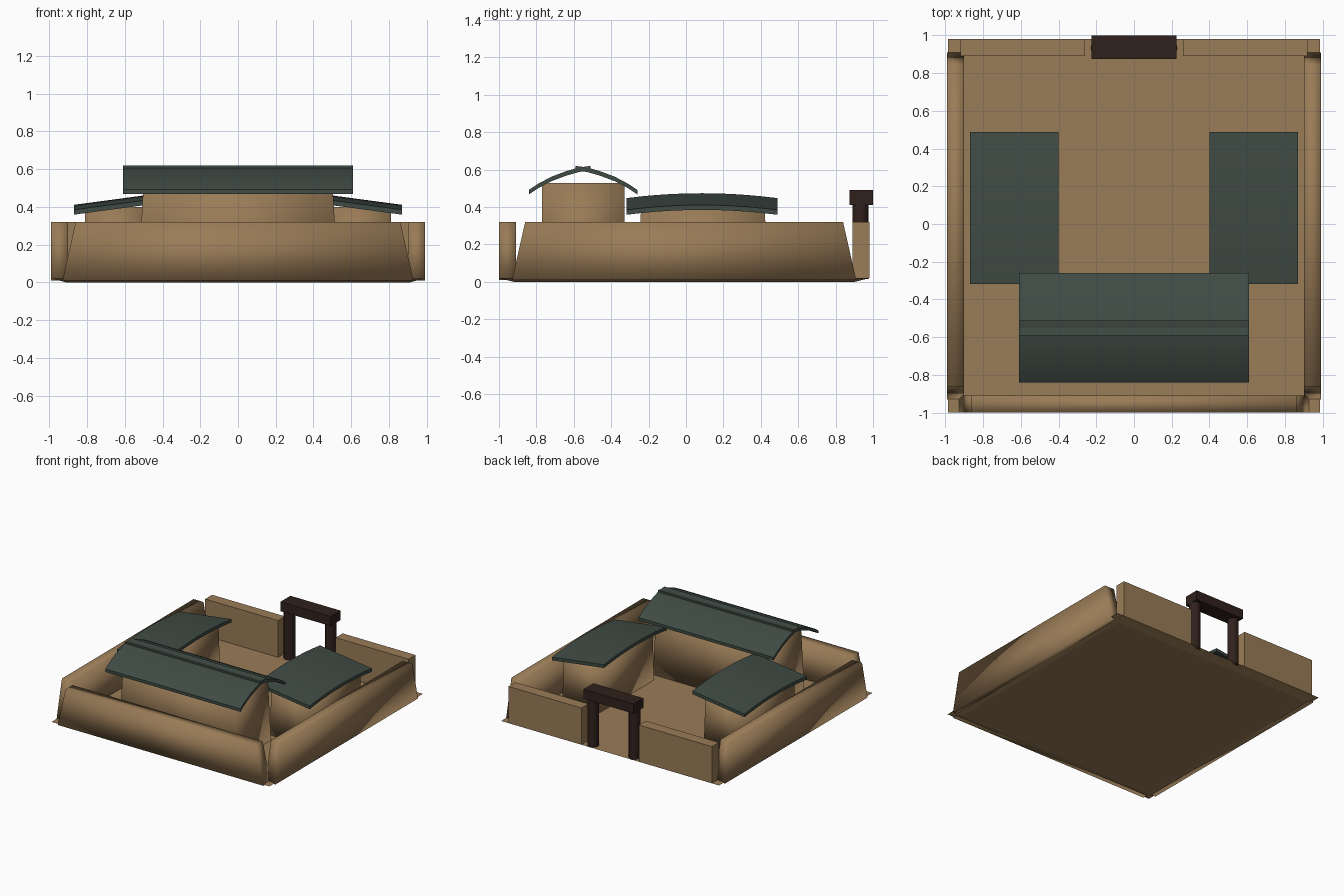
import bpy, bmesh, math

if "Cube" in bpy.data.objects:
    bpy.data.objects.remove(bpy.data.objects["Cube"])


def material(name, rgb):
    m = bpy.data.materials.new(name)
    m.diffuse_color = (*rgb, 1)
    m.use_nodes = True
    m.node_tree.nodes["Principled BSDF"].inputs["Base Color"].default_value = m.diffuse_color
    return m


EARTH = material("earth", (0.32, 0.20, 0.095))
TILE = material("tile", (0.05, 0.07, 0.058))
WOOD = material("dark_wood", (0.03, 0.015, 0.012))


def finish(name, bm, mat, smooth=None):
    bmesh.ops.recalc_face_normals(bm, faces=bm.faces)
    me = bpy.data.meshes.new(name)
    bm.to_mesh(me)
    bm.free()
    me.materials.append(mat)
    ob = bpy.data.objects.new(name, me)
    bpy.context.collection.objects.link(ob)
    if smooth:
        bpy.ops.object.select_all(action='DESELECT')
        ob.select_set(True)
        bpy.context.view_layer.objects.active = ob
        if smooth >= 180:
            bpy.ops.object.shade_smooth()
        else:
            bpy.ops.object.shade_smooth_by_angle(angle=math.radians(smooth))
    return ob


def block(name, x, y, z, mat, dx=0, dy=0, smooth=None):
    """Box given by ranges; dx, dy pull the top edges inward."""
    bm = bmesh.new()
    bmesh.ops.create_cube(bm, size=1)
    for v in bm.verts:
        sx, sy, up = v.co.x, v.co.y, v.co.z > 0
        px, py = x[sx > 0], y[sy > 0]
        if up:
            px -= dx * (1 if sx > 0 else -1)
            py -= dy * (1 if sy > 0 else -1)
        v.co = (px, py, z[up])
    return finish(name, bm, mat, smooth)


def sheet(name, rows, thick, mat):
    """Curved slab through rows of top points, thickened downward."""
    bm = bmesh.new()
    top = [[bm.verts.new(p) for p in r] for r in rows]
    low = [[bm.verts.new((p[0], p[1], p[2] - thick)) for p in r] for r in rows]
    for g in (top, low):
        for a, b in zip(g, g[1:]):
            bm.faces.new((a[0], a[1], b[1], b[0]))
    for i in range(len(rows) - 1):
        for k in (0, 1):
            bm.faces.new((top[i][k], top[i + 1][k], low[i + 1][k], low[i][k]))
    for i in (0, -1):
        bm.faces.new((top[i][0], top[i][1], low[i][1], low[i][0]))
    return finish(name, bm, mat, 30)


# Floor slab, undercut at the edges
block("floor", (-0.91, 0.91), (-0.92, 0.90), (0, 0.02), EARTH, dx=-0.075, dy=-0.08)

# Front wall and main hall
block("front_wall", (-0.93, 0.93), (-1.0, -0.91), (0.01, 0.32), EARTH, dx=0.07, smooth=180)
block("main_hall", (-0.53, 0.53), (-0.77, -0.33), (0.02, 0.53), EARTH, dx=0.03, smooth=180)

# Main roof: two bowed slopes crossing at the ridge
slope = [(0.29, 0.492), (0.24, 0.525), (0.17, 0.562), (0.09, 0.592), (0.02, 0.612), (-0.04, 0.62)]
for side, label in ((-1, "front"), (1, "back")):
    rows = [[(-0.61, -0.55 + side * d, z), (0.61, -0.55 + side * d, z)] for d, z in slope]
    sheet("main_roof_" + label, rows, 0.024, TILE)

for s, label in ((1, "right"), (-1, "left")):
    def span(a, b):
        return tuple(sorted((s * a, s * b)))

    # Side and back walls
    block("side_wall_" + label, span(0.90, 0.99), (-0.93, 0.91), (0.01, 0.32), EARTH, dy=0.07, smooth=180)
    block("back_wall_" + label, span(0.26, 0.92), (0.89, 0.98), (0.02, 0.32), EARTH)

    # Wing with an arched roof pitched outward
    block("wing_" + label, span(0.47, 0.81), (-0.26, 0.44), (0.02, 0.40), EARTH, dy=0.02, smooth=180)
    rows = []
    for i in range(11):
        t = i / 5 - 1
        sag = 0.026 * t * t
        y = 0.085 + 0.403 * t
        rows.append([(s * 0.40, y, 0.474 - sag), (s * 0.87, y, 0.411 - sag)])
    sheet("wing_roof_" + label, rows, 0.026, TILE)

    # Gate post
    bm = bmesh.new()
    bmesh.ops.create_cone(bm, cap_ends=True, segments=12, radius1=0.043, radius2=0.043, depth=0.41)
    bmesh.ops.translate(bm, verts=bm.verts, vec=(s * 0.187, 0.932, 0.22))
    finish("gate_post_" + label, bm, WOOD, 40)

# Gate lintel
block("gate_lintel", (-0.226, 0.226), (0.873, 1.0), (0.412, 0.49), WOOD)
